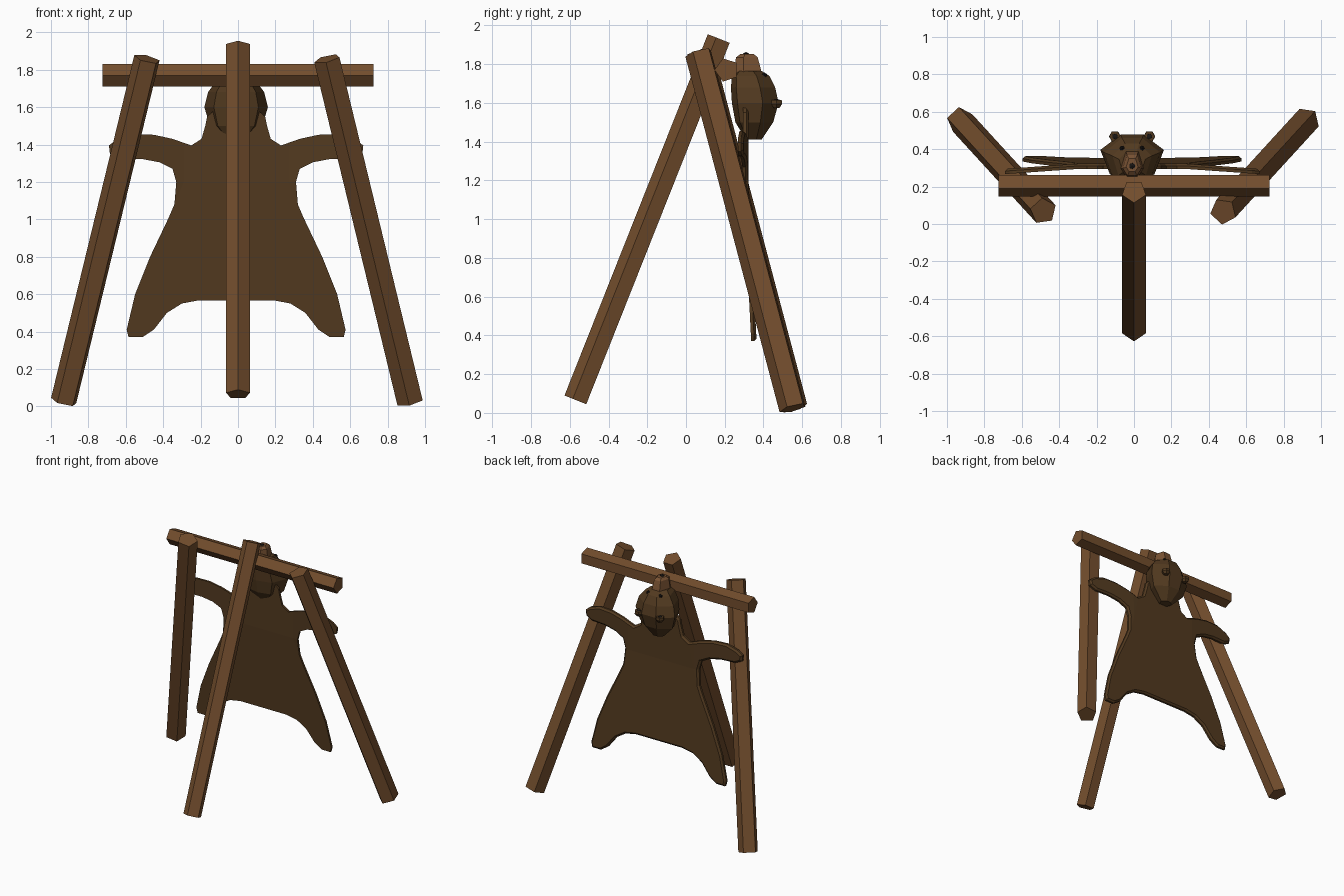
import bpy, bmesh
from math import sin, cos, pi, radians
from mathutils import Vector

if "Cube" in bpy.data.objects:
    bpy.data.objects.remove(bpy.data.objects["Cube"])


def material(name, rgb):
    m = bpy.data.materials.new(name)
    m.diffuse_color = (*rgb, 1)
    m.use_nodes = True
    m.node_tree.nodes["Principled BSDF"].inputs["Base Color"].default_value = m.diffuse_color
    return m


WOOD = material("wood", (0.17, 0.075, 0.026))
FUR = material("fur", (0.085, 0.042, 0.014))
MUZZLE = material("muzzle", (0.19, 0.085, 0.033))
DARK = material("dark", (0.01, 0.008, 0.007))
CX = -0.01  # the hide hangs very slightly off centre


def finish(name, bm, mat):
    bmesh.ops.recalc_face_normals(bm, faces=bm.faces)
    me = bpy.data.meshes.new(name)
    bm.to_mesh(me)
    bm.free()
    me.materials.append(mat)
    ob = bpy.data.objects.new(name, me)
    bpy.context.collection.objects.link(ob)
    return ob


def loft(name, rings, mat):
    """Closed solid through rings of equal point count."""
    bm = bmesh.new()
    loops = [[bm.verts.new(p) for p in r] for r in rings]
    n = len(loops[0])
    for a, b in zip(loops, loops[1:]):
        for i in range(n):
            j = (i + 1) % n
            bm.faces.new((a[i], a[j], b[j], b[i]))
    bm.faces.new(loops[0])
    bm.faces.new(loops[-1])
    return finish(name, bm, mat)


def beam(name, a, b, r, corner):
    """Five-sided pole from a to b, one corner turned towards 'corner'."""
    a, b, c = Vector(a), Vector(b), Vector(corner)
    d = (b - a).normalized()
    u = (c - d * c.dot(d)).normalized()
    v = d.cross(u)
    loft(name, [[p + (u * cos(t) + v * sin(t)) * r
                 for t in (2 * pi * i / 5 for i in range(5))] for p in (a, b)], WOOD)


# Wooden frame
beam("front_leg", (0, -0.565, 0.065), (0, 0.175, 1.93), 0.067, (0, -1, 0))
beam("right_leg", (0.922, 0.553, 0.024), (0.477, 0.067, 1.858), 0.073, (0.68, 0.74, 0))
beam("left_leg", (-0.93, 0.555, 0.026), (-0.485, 0.069, 1.858), 0.073, (0.68, -0.74, 0))
beam("crossbar", (-0.725, 0.21, 1.77), (0.725, 0.21, 1.77), 0.063, (0, -1, 0))

# Hide: mirrored half outline from neck to hem
half = [(0.12, 1.58), (0.155, 1.55), (0.165, 1.5), (0.185, 1.43), (0.24, 1.395), (0.34, 1.43),
        (0.44, 1.452), (0.55, 1.455), (0.64, 1.425), (0.68, 1.395), (0.675, 1.35),
        (0.62, 1.325), (0.5, 1.322), (0.41, 1.305), (0.34, 1.27), (0.32, 1.2),
        (0.33, 1.08), (0.36, 1.01), (0.46, 0.8), (0.54, 0.6), (0.585, 0.41),
        (0.575, 0.37), (0.5, 0.37), (0.44, 0.41), (0.37, 0.5), (0.29, 0.55), (0.2, 0.567)]
bm = bmesh.new()
outline = half + [(-x, z) for x, z in reversed(half)]
bm.faces.new([bm.verts.new((x, 0, z)) for x, z in outline])
for co, no in (((0, 0, 1.2), (0, 0, 1)), ((0, 0, 0.7), (0, 0, 1)), ((0.28, 0, 0), (1, 0, 0)),
               ((-0.28, 0, 0), (1, 0, 0)), ((0, 0, 0), (1, 0, 0))):
    bmesh.ops.bisect_plane(bm, geom=bm.verts[:] + bm.edges[:] + bm.faces[:],
                           plane_co=co, plane_no=no, dist=1e-5)
front = bm.faces[:]
ext = bmesh.ops.extrude_face_region(bm, geom=front, use_keep_orig=True)
for v in [g for g in ext["geom"] if isinstance(g, bmesh.types.BMVert)]:
    v.co.y += 0.016
back = [g for g in ext["geom"] if isinstance(g, bmesh.types.BMFace)]
bmesh.ops.recalc_face_normals(bm, faces=bm.faces)
bmesh.ops.inset_region(bm, faces=back, thickness=0.014, use_even_offset=True)
for v in {v for f in back for v in f.verts}:
    v.co.y += 0.012
bmesh.ops.triangulate(bm, faces=[f for f in bm.faces if len(f.verts) > 4])
# Drape: arms swing forward, lower part swings back
for v in bm.verts:
    x, z = abs(v.co.x), v.co.z
    v.co.y += 0.295 + 0.05 * max(0, 1.2 - z)
    if z > 1.2:
        v.co.y -= 0.07 * max(0, x - 0.28)
    v.co.x += CX
finish("hide", bm, FUR)

# Head and muzzle: rings of (z, y front, y back, half width), facing upwards
SKULL = [(0, 0), (0.7, 0.12), (1, 0.66), (0.36, 1), (-0.36, 1), (-1, 0.66), (-0.7, 0.12)]
SNOUT = [(-0.5, 0), (0.5, 0), (1, 0.35), (0.55, 1), (-0.55, 1), (-1, 0.35)]


def rings(shape, table):
    return [[(CX + x * w, y0 + (y1 - y0) * t, z) for x, t in shape] for z, y0, y1, w in table]


loft("head", rings(SKULL, [(1.41, 0.31, 0.39, 0.05), (1.5, 0.255, 0.45, 0.14),
                           (1.6, 0.237, 0.478, 0.17), (1.68, 0.232, 0.46, 0.15),
                           (1.74, 0.237, 0.43, 0.105), (1.765, 0.26, 0.39, 0.07)]), FUR)
loft("muzzle", rings(SNOUT, [(1.73, 0.25, 0.395, 0.066), (1.78, 0.25, 0.385, 0.058),
                             (1.835, 0.258, 0.37, 0.05), (1.852, 0.28, 0.35, 0.032)]), MUZZLE)


def ball(name, loc, r, scale, mat):
    b = bmesh.new()
    bmesh.ops.create_icosphere(b, subdivisions=1, radius=r)
    for v in b.verts:
        v.co = Vector(loc) + v.co * Vector(scale)
    finish(name, b, mat)


ball("nose", (CX, 0.31, 1.85), 0.018, (1, 1, 0.7), DARK)
for side, s in (("left", -1), ("right", 1)):
    ball(side + "_eye", (CX + s * 0.053, 0.405, 1.742), 0.015, (1, 1, 1), DARK)
    # Ear: short cup with a dark inner face
    ex = CX + s * 0.092
    ear = [[(ex + r * cos(t), 0.468 + r * sin(t), z)
            for t in (radians(60 * i) for i in range(6))]
           for z, r in ((1.575, 0.018), (1.595, 0.032), (1.615, 0.03))]
    loft(side + "_ear", ear, FUR)
    ball(side + "_inner_ear", (ex, 0.468, 1.614), 0.017, (1, 1, 0.3), DARK)
    # Bridge from the ear into the skull
    loft(side + "_ear_root", [[(ex - s * k * 0.03 + 0.02 * cos(t), 0.46 - k * 0.05, 1.595 + 0.015 * sin(t))
                               for t in (radians(90 * i) for i in range(4))] for k in (0, 1)], FUR)
